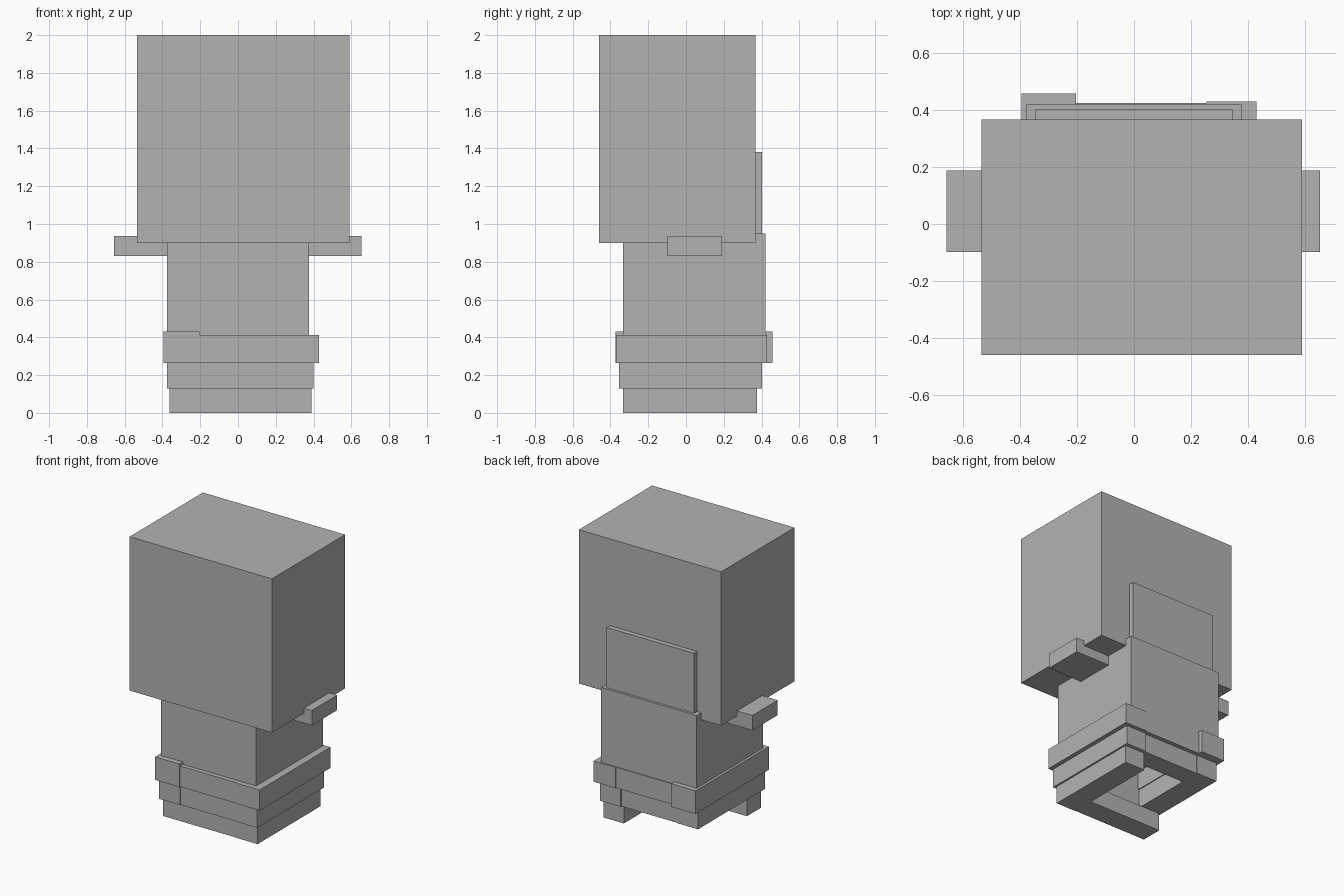
import bpy
import bmesh

if "Cube" in bpy.data.objects:
    bpy.data.objects.remove(bpy.data.objects["Cube"])

grey = bpy.data.materials.new("plain_grey")
grey.diffuse_color = (0.45, 0.45, 0.45, 1)
grey.use_nodes = True
grey.node_tree.nodes["Principled BSDF"].inputs["Base Color"].default_value = grey.diffuse_color


def box(name, x, y, z):
    """Axis-aligned block given its (min, max) along each axis."""
    bm = bmesh.new()
    bmesh.ops.create_cube(bm, size=1)
    for v in bm.verts:
        v.co = [a + (c + 0.5) * (b - a) for c, (a, b) in zip(v.co, (x, y, z))]
    mesh = bpy.data.meshes.new(name)
    bm.to_mesh(mesh)
    bm.free()
    mesh.materials.append(grey)
    ob = bpy.data.objects.new(name, mesh)
    bpy.context.collection.objects.link(ob)
    return ob


# Head, torso and the plate rising behind the head
box("head", (-0.535, 0.59), (-0.46, 0.367), (0.90, 2.0))
box("torso", (-0.377, 0.377), (-0.333, 0.42), (0.40, 0.95))
box("back_plate", (-0.345, 0.345), (0.36, 0.403), (0.90, 1.38))

# Stub arms
arm_y, arm_z = (-0.098, 0.188), (0.83, 0.937)
box("left_arm", (-0.657, -0.37), arm_y, arm_z)
box("right_arm", (0.37, 0.653), arm_y, arm_z)

# Upper ring: belt
z = (0.265, 0.413)
box("belt_right", (0.255, 0.43), (-0.37, 0.43), z)
box("belt_left", (-0.395, -0.203), (-0.372, 0.457), (0.265, 0.43))
box("belt_front", (-0.203, 0.255), (-0.365, -0.20), z)
box("belt_back", (-0.203, 0.255), (0.25, 0.425), z)

# Middle ring
z = (0.128, 0.265)
box("middle_right", (0.235, 0.40), (-0.355, 0.403), z)
box("middle_left", (-0.375, -0.21), (-0.355, 0.40), z)
box("middle_front", (-0.21, 0.235), (-0.35, -0.20), z)
box("middle_back", (-0.21, 0.235), (0.25, 0.395), z)

# L-shaped foot
z = (0.0, 0.128)
box("foot_right", (0.228, 0.388), (-0.333, 0.377), z)
box("foot_front", (-0.362, 0.228), (-0.33, -0.172), z)
